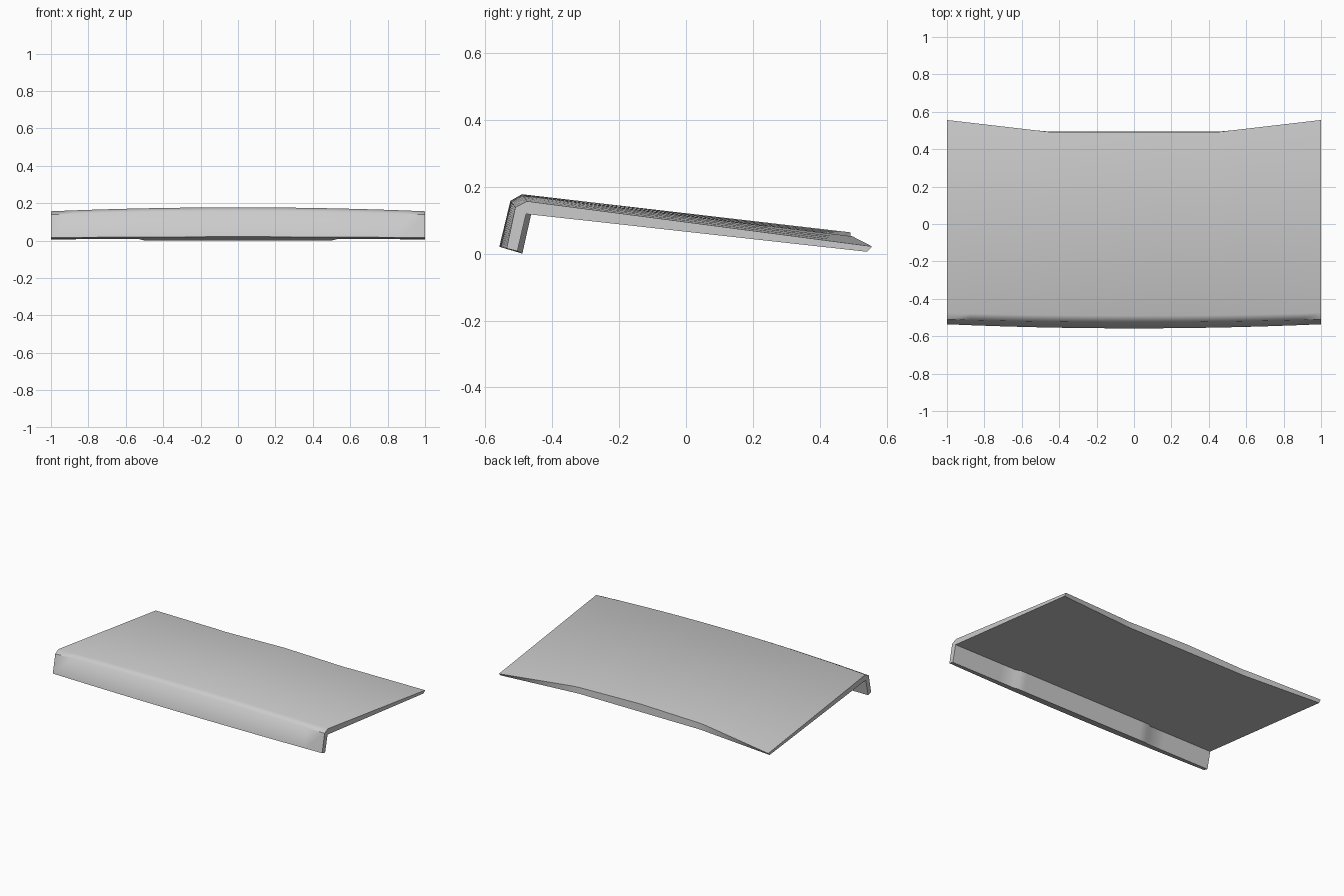
import bpy, bmesh, math

cube = bpy.data.objects.get("Cube")
if cube:
    bpy.data.objects.remove(cube)


def make_material(name, colour):
    mat = bpy.data.materials.new(name)
    mat.use_nodes = True
    mat.diffuse_color = colour
    mat.node_tree.nodes["Principled BSDF"].inputs["Base Color"].default_value = colour
    return mat


def section(x):
    """Cross-section (y, z) at x: curved front and crown, flat underside."""
    u = abs(x)
    crown = u * u
    flare = max(0, (u - 0.45) / 0.55)            # back corners sweep out
    pad = 0.015 if u < 0.51 else 0               # thicker middle of the lip
    back_drop = 0.024 * u if u <= 0.5 else 0.012 + 0.06 * (u - 0.5)
    return [
        (-0.558 + 0.022 * crown, 0.021 - 0.005 * crown),   # lip foot, outside
        (-0.525 + 0.015 * crown, 0.158 - 0.019 * crown),   # lip top
        (-0.490 + 0.015 * crown, 0.178 - 0.021 * crown),   # bevel top
        (0.492 + 0.064 * flare, 0.064 - back_drop),        # back edge, top
        (0.494 + 0.047 * flare, 0.012 - 0.006 * flare),    # back edge, underside
        (-0.478 + pad, 0.119 - pad * 0.11),                # inner corner
        (-0.504 + pad, 0.008 - pad * 0.5),                 # lip foot, inside
    ]


# Curved cover panel with a folded front lip, lofted across its width
half = [0.125, 0.25, 0.375, 0.45, 0.5, 0.53, 0.64, 0.75, 0.875, 1.0]
stations = [-x for x in reversed(half)] + [0] + half

bm = bmesh.new()
rings = [[bm.verts.new((x, y, z)) for y, z in section(x)] for x in stations]
for a, b in zip(rings, rings[1:]):
    for i in range(len(a)):
        j = (i + 1) % len(a)
        bm.faces.new((a[i], a[j], b[j], b[i]))
bm.faces.new(rings[0])
bm.faces.new(rings[-1])
bmesh.ops.recalc_face_normals(bm, faces=bm.faces)
bottom = min(v.co.z for v in bm.verts)
bmesh.ops.translate(bm, verts=bm.verts, vec=(0, 0, -bottom))

mesh = bpy.data.meshes.new("cover_panel")
bm.to_mesh(mesh)
bm.free()
mesh.materials.append(make_material("light grey", (0.6, 0.6, 0.6, 1)))
panel = bpy.data.objects.new("cover_panel", mesh)
bpy.context.collection.objects.link(panel)

# Smooth bend, sharp rims
bpy.ops.object.select_all(action="DESELECT")
panel.select_set(True)
bpy.context.view_layer.objects.active = panel
bpy.ops.object.shade_smooth_by_angle(angle=math.radians(50))
